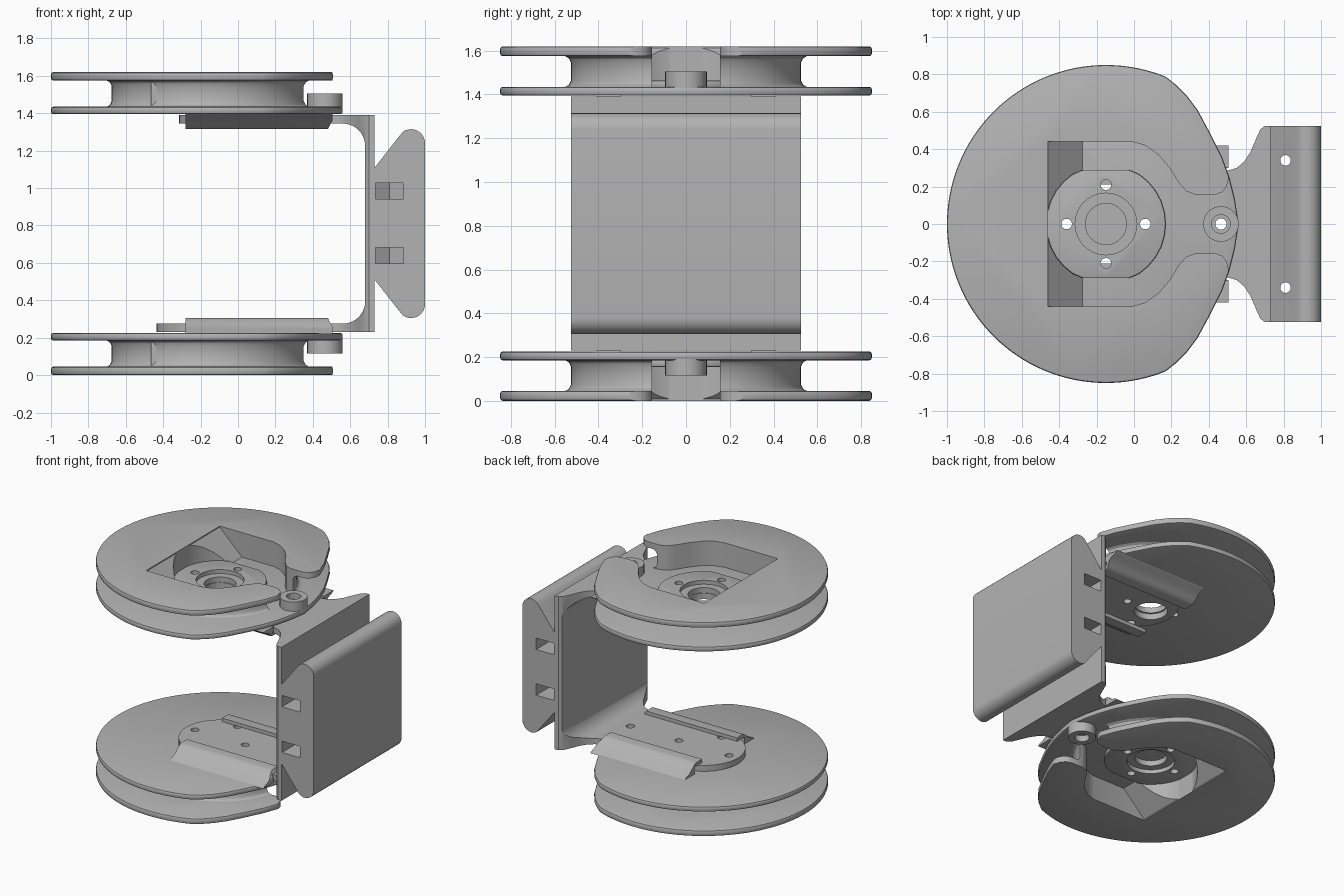
import bpy, bmesh, math
from mathutils import Vector

cube = bpy.data.objects.get("Cube")
if cube:
    bpy.data.objects.remove(cube)

grey = bpy.data.materials.new("plain grey")
grey.use_nodes = True
GREY = (0.45, 0.45, 0.45, 1)
grey.diffuse_color = GREY
grey.node_tree.nodes["Principled BSDF"].inputs["Base Color"].default_value = GREY

HEIGHT = 1.62
CX = -0.15          # pulley axis
SCREW_X = 0.465
FACE = 1.395        # inner face of the upper pulley
FLOOR = 1.435       # pocket floor of the upper pulley
AXES = {"x": lambda a, b, t: (t, a, b),
        "y": lambda a, b, t: (a, t, b),
        "z": lambda a, b, t: (a, b, t)}


def add(name, bm):
    bmesh.ops.recalc_face_normals(bm, faces=bm.faces)
    mesh = bpy.data.meshes.new(name)
    bm.to_mesh(mesh)
    bm.free()
    mesh.materials.append(grey)
    obj = bpy.data.objects.new(name, mesh)
    bpy.context.collection.objects.link(obj)
    return obj


def prism(name, points, lo, hi, axis="z"):
    bm = bmesh.new()
    place = AXES[axis]
    face = bm.faces.new([bm.verts.new(place(a, b, lo)) for a, b in points])
    out = bmesh.ops.extrude_face_region(bm, geom=[face])
    verts = [v for v in out["geom"] if isinstance(v, bmesh.types.BMVert)]
    bmesh.ops.translate(bm, verts=verts, vec=Vector(place(0, 0, hi - lo)))
    return add(name, bm)


def arc(cx, cy, r, start, end, n):
    angles = [math.radians(start + (end - start) * i / n) for i in range(n + 1)]
    return [(cx + r * math.cos(a), cy + r * math.sin(a)) for a in angles]


def cylinder(name, x, y, r, lo, hi, n=32):
    return prism(name, arc(x, y, r, 0, 360, n)[:-1], lo, hi)


def both_sides(half):
    """Close a +y half outline by reflecting it in y."""
    return half + [(x, -y) for x, y in reversed(half) if abs(y) > 1e-4]


def activate(obj):
    bpy.ops.object.select_all(action="DESELECT")
    obj.select_set(True)
    bpy.context.view_layer.objects.active = obj


def combine(obj, tool, operation="DIFFERENCE"):
    mod = obj.modifiers.new("cut", "BOOLEAN")
    mod.operation, mod.object, mod.solver = operation, tool, "EXACT"
    activate(obj)
    bpy.ops.object.modifier_apply(modifier=mod.name)
    bpy.data.objects.remove(tool)


def soften(obj, width):
    mod = obj.modifiers.new("soft", "BEVEL")
    mod.width, mod.segments, mod.angle_limit = width, 2, math.radians(50)
    activate(obj)
    bpy.ops.object.modifier_apply(modifier=mod.name)


def drill(obj, x, y, r, lo=-1, hi=3):
    combine(obj, cylinder("cutter", x, y, r, lo, hi))


def flip_copy(obj, name):
    """Copy a part of the upper pulley to the lower one."""
    bm = bmesh.new()
    bm.from_mesh(obj.data)
    for v in bm.verts:
        v.co.z = HEIGHT - v.co.z
    bmesh.ops.reverse_faces(bm, faces=bm.faces)
    return add(name, bm)


# Outlines of the flange and of the pocket with its open slot
flange_shape = both_sides(arc(CX, 0, 0.85, 180, 68, 44) + [
    (0.23, 0.74), (0.28, 0.69), (0.34, 0.61), (0.41, 0.48), (0.47, 0.36),
    (0.51, 0.25), (0.54, 0.13), (0.56, 0)])
pocket_shape = both_sides([
    (-0.46, 0.44), (-0.01, 0.44), (0.06, 0.42), (0.13, 0.37), (0.19, 0.3),
    (0.24, 0.22), (0.28, 0.175), (0.33, 0.155), (0.43, 0.155), (0.47, 0.17),
    (0.495, 0.2), (0.505, 0.24), (0.51, 0.29), (0.8, 0.29)])
small_holes = [(CX + 0.21, 0), (CX - 0.21, 0), (CX, 0.21), (CX, -0.21)]
horn_shape = [(x, max(-0.29, min(0.29, y)))
              for x, y in arc(CX, 0, 0.32, 0, 360, 32)[:-1]]

# Flanges
inner_flange = prism("inner_flange", flange_shape, FACE, FLOOR)
outer_flange = prism("outer_flange", flange_shape, 1.575, HEIGHT)
for flange in (inner_flange, outer_flange):
    soften(flange, 0.012)
combine(outer_flange, prism("cutter", pocket_shape, 1.4, 1.8))
drill(inner_flange, CX, 0, 0.11)
drill(inner_flange, SCREW_X, 0, 0.03)
for x, y in small_holes:
    drill(inner_flange, x, y, 0.028)

# Grooved hub between the flanges
bm = bmesh.new()
rings = []
for r, z in [(0.56, 1.43), (0.535, 1.445), (0.525, 1.465),
             (0.525, 1.545), (0.535, 1.565), (0.56, 1.58)]:
    rings.append([bm.verts.new((x, y, z))
                  for x, y in arc(CX, 0, r, 0, 360, 64)[:-1]])
for low, high in zip(rings, rings[1:]):
    for i in range(len(low)):
        j = (i + 1) % len(low)
        bm.faces.new((low[i], low[j], high[j], high[i]))
bm.faces.new(rings[0])
bm.faces.new(rings[-1])
hub = add("hub", bm)
combine(hub, prism("cutter", pocket_shape, 1.4, 1.8))

# Sloping pocket wall, cleared around the raised horn seat
ramp = prism("pocket_ramp", [(-0.465, 1.43), (-0.27, 1.43), (-0.465, HEIGHT - 0.003)],
             -0.44, 0.44, "y")
combine(ramp, prism("cutter", horn_shape, 1.4, 1.8))
seat = prism("horn_seat", horn_shape, 1.43, 1.465)
soften(seat, 0.008)
drill(seat, CX, 0, 0.165)
for x, y in small_holes:
    drill(seat, x, y, 0.028)

# Screw boss at the tip of the flange
boss = cylinder("screw_boss", SCREW_X, 0, 0.095, 1.43, 1.505)
drill(boss, SCREW_X, 0, 0.03)
drill(boss, SCREW_X, 0, 0.05, 1.46, 1.6)

# Hooked rails that hold the bracket arms
parts = [inner_flange, outer_flange, hub, ramp, seat, boss]
rail_shape = [(0.3, 1.4), (0.42, 1.4), (0.4, 1.385), (0.36, 1.372), (0.32, 1.34),
              (0.295, 1.32), (0.275, 1.315), (0.21, 1.315), (0.21, 1.342), (0.3, 1.342)]
for side, label in ((1, "left"), (-1, "right")):
    rail = prism("rail_" + label, [(side * y, z) for y, z in rail_shape],
                 -0.28, 0.505, "x")
    # Slanted end next to the bracket wall
    combine(rail, prism("cutter", [(0.475, 1.3), (0.49, 1.335), (0.505, 1.36),
                                   (0.6, 1.36), (0.6, 1.3)], -1, 1, "y"))
    parts.append(rail)
for part in parts:
    base = part.name
    part.name = "upper_" + base
    flip_copy(part, "lower_" + base)


# Bracket halves: arm, rounded corner and half of the wall
def bracket_half(name, end_x):
    half = prism(name, [(-0.6, 1.345)] + arc(0.56, 1.225, 0.12, 90, 0, 10) + [
        (0.68, 0.81), (0.73, 0.81), (0.73, 1.39), (-0.6, 1.39)], -0.6, 0.6, "y")
    plan = both_sides(arc(end_x, 0, 0.285, 180, 90, 14) + [
        (0.5, 0.285), (0.55, 0.3), (0.59, 0.335), (0.62, 0.38), (0.65, 0.45),
        (0.675, 0.505), (0.7, 0.525), (0.8, 0.525)])
    combine(half, prism("cutter", plan, 0, 2), "INTERSECT")
    drill(half, SCREW_X, 0, 0.03)
    for x, y in small_holes:
        if x > end_x - 0.25:
            drill(half, x, y, 0.028)
    return half


upper_bracket = bracket_half("upper_bracket", -0.03)
drill(upper_bracket, CX, 0, 0.115)
spare = bracket_half("bracket_pattern", CX)
flip_copy(spare, "lower_bracket")
bpy.data.objects.remove(spare)

# Mounting block with screw holes and pointed nut pockets
side_half = [(0.72, 1.1), (0.735, 1.115), (0.86, 1.275)]
side_half += arc(0.925, 1.24, 0.075, 125, 0, 10)
block_shape = side_half + [(x, HEIGHT - z) for x, z in reversed(side_half)]
block = prism("mounting_block", block_shape, -0.525, 0.525, "y")
for s in (1, -1):
    drill(block, 0.81, s * 0.34, 0.028)
    nut_shape = [(0.735, s * 0.6), (0.735, s * 0.34), (0.81, s * 0.29),
                 (0.885, s * 0.34), (0.885, s * 0.6)]
    for z in (0.64, 0.985):
        combine(block, prism("cutter", nut_shape, z - 0.043, z + 0.043))

for obj in bpy.context.collection.objects:
    if obj.type == "MESH":
        activate(obj)
        bpy.ops.object.shade_smooth_by_angle(angle=math.radians(30))
